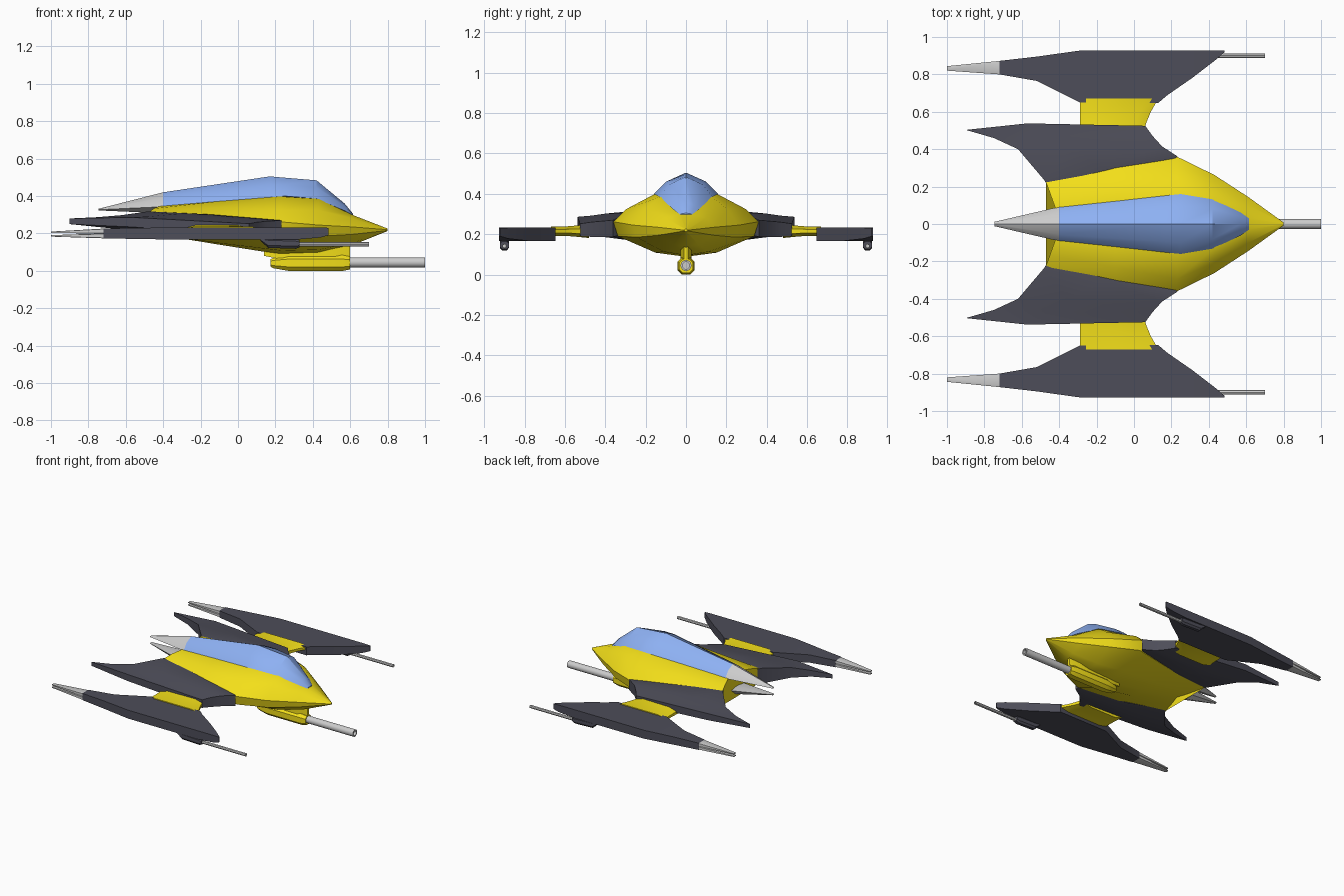
import bpy, bmesh, math


def material(name, rgb):
    m = bpy.data.materials.new(name)
    m.diffuse_color = (*rgb, 1)
    return m


YELLOW = material("yellow paint", (0.9, 0.74, 0.01))
DARK = material("dark plating", (0.075, 0.075, 0.1))
GLASS = material("canopy glass", (0.27, 0.44, 0.9))


def loft(name, rings, mat=None, mirror=False, angle=30):
    """Skin a series of closed rings, cap both ends, optionally mirror across y."""
    bm = bmesh.new()
    rows = [[bm.verts.new(p) for p in ring] for ring in rings]
    n = len(rows[0])
    for a, b in zip(rows, rows[1:]):
        for i in range(n):
            j = (i + 1) % n
            bm.faces.new((a[i], a[j], b[j], b[i]))
    bm.faces.new(rows[0])
    bm.faces.new(rows[-1])
    bmesh.ops.remove_doubles(bm, verts=bm.verts, dist=0.0005)
    bmesh.ops.recalc_face_normals(bm, faces=bm.faces)
    me = bpy.data.meshes.new(name)
    bm.to_mesh(me)
    bm.free()
    ob = bpy.data.objects.new(name, me)
    bpy.context.collection.objects.link(ob)
    if mat:
        me.materials.append(mat)
    bpy.ops.object.select_all(action='DESELECT')
    ob.select_set(True)
    bpy.context.view_layer.objects.active = ob
    bpy.ops.object.shade_smooth_by_angle(angle=math.radians(angle))
    if mirror:
        ob.modifiers.new("Mirror", 'MIRROR').use_axis = (False, True, False)
    return ob


def symmetric(x, half, slant=0.0):
    """Full ring at x from a half section running top centre to bottom centre."""
    pts = half + [(-y, z) for y, z in half[-2:0:-1]]
    return [(x - slant * abs(y), y, z) for y, z in pts]


def tube(name, x0, x1, y, z, r, mirror=False, sides=12):
    """Hollow-ended gun barrel along x."""
    prof = [(x0, r), (x1, r), (x1, r * 0.65), (x1 - 0.05, r * 0.65)]
    rings = [[(x, y + q * math.cos(i * math.tau / sides), z + q * math.sin(i * math.tau / sides))
              for i in range(sides)] for x, q in prof]
    return loft(name, rings, None, mirror)


def box_ring(x, y, z, hy, hz, c=0.5):
    """Rectangle with cut corners, across x."""
    return [(x, y + a * hy, z + b * hz) for a, b in
            ((1, -c), (1, c), (c, 1), (-c, 1), (-1, c), (-1, -c), (-c, -1), (c, -1))]


# Hull: x, half width, canopy edge (y, z), shoulder (y, z), side z, lower z, belly z
hull = [(-0.39, 0.235, (0.085, 0.345), (0.17, 0.333), 0.313, 0.205, 0.19),
        (-0.10, 0.302, (0.128, 0.372), (0.23, 0.34), 0.295, 0.18, 0.14),
        (0.23, 0.36, (0.157, 0.398), (0.295, 0.325), 0.262, 0.19, 0.088),
        (0.43, 0.262, (0.128, 0.385), (0.205, 0.325), 0.245, 0.185, 0.095),
        (0.61, 0.145, (0.03, 0.30), (0.10, 0.28), 0.235, 0.195, 0.137),
        (0.80, 0.008, (0.002, 0.226), (0.005, 0.224), 0.22, 0.216, 0.213)]
rings = []
for k, (x, w, edge, shoulder, side, low, belly) in enumerate(hull):
    half = [(0, edge[1]), edge, shoulder, (w, side), (0.94 * w, low),
            (0.42 * w, belly + 0.2 * (low - belly)), (0, belly)]
    rings.append(symmetric(x, half, 0.36 if k == 0 else 0))
loft("hull", rings, YELLOW, angle=35)

# Canopy: x, half width, ridge z, edge z
canopy = [(-0.40, 0.092, 0.42, 0.343), (0.17, 0.152, 0.505, 0.393), (0.25, 0.16, 0.498, 0.40),
          (0.42, 0.132, 0.484, 0.386), (0.57, 0.062, 0.36, 0.322), (0.615, 0.03, 0.305, 0.298)]
loft("canopy", [symmetric(x, [(0, t), (0.62 * w, e + 0.62 * (t - e)), (w, e), (0, e - 0.015)])
                for x, w, t, e in canopy], GLASS)

# Upper and lower tail spikes
loft("upper_tail_spike", [
    symmetric(-0.40, [(0, 0.42), (0.057, 0.391), (0.092, 0.343), (0, 0.308)]),
    symmetric(-0.745, [(0, 0.332), (0.008, 0.331), (0.012, 0.327), (0, 0.323)])])
loft("lower_tail_spike", [
    symmetric(-0.39, [(0, 0.26), (0.09, 0.25), (0.06, 0.21), (0, 0.192)]),
    symmetric(-0.745, [(0, 0.28), (0.012, 0.278), (0.008, 0.273), (0, 0.27)])])

# Swept inner wings: ribs of (x, y, top z, bottom z) from rear to front
ribs = [[(-0.46, 0.2, 0.315, 0.205), (-0.15, 0.27, 0.295, 0.18), (0.20, 0.33, 0.262, 0.195)],
        [(-0.48, 0.235, 0.318, 0.20), (-0.15, 0.297, 0.302, 0.172), (0.232, 0.362, 0.27, 0.187)],
        [(-0.62, 0.40, 0.298, 0.22), (-0.35, 0.40, 0.302, 0.185), (0.15, 0.415, 0.265, 0.185)],
        [(-0.75, 0.46, 0.287, 0.24), (-0.46, 0.47, 0.292, 0.205), (0.10, 0.47, 0.26, 0.187)],
        [(-0.90, 0.503, 0.28, 0.25), (-0.57, 0.538, 0.286, 0.235), (0.06, 0.525, 0.252, 0.19)]]
loft("inner_wing", [[(x, y, t) for x, y, t, b in r] + [(x, y, b) for x, y, t, b in r[::-1]]
                    for r in ribs], DARK, True)

# Waisted struts joining wings and outer pods: y, front x, half height
strut = [(0.48, 0.05, 0.034), (0.54, 0.065, 0.028), (0.60, 0.09, 0.023), (0.67, 0.13, 0.023)]
rings = []
for y, front, h in strut:
    z = 0.215
    rings.append([(-0.29, y, z - 0.4 * h), (-0.29, y, z + 0.4 * h), (-0.23, y, z + h),
                  (front - 0.06, y, z + h), (front, y, z + 0.4 * h), (front, y, z - 0.4 * h),
                  (front - 0.06, y, z - h), (-0.23, y, z - h)])
loft("wing_strut", rings, YELLOW, True, 50)

# Outer pods: x, inner y, outer y, bottom z, top z
pod = [(-0.72, 0.80, 0.872, 0.174, 0.226), (-0.52, 0.765, 0.895, 0.170, 0.23),
       (-0.29, 0.65, 0.927, 0.167, 0.232), (0.13, 0.648, 0.927, 0.167, 0.232),
       (0.18, 0.69, 0.927, 0.167, 0.232), (0.31, 0.78, 0.927, 0.167, 0.232),
       (0.44, 0.88, 0.927, 0.178, 0.232), (0.485, 0.92, 0.927, 0.19, 0.23)]
loft("outer_pod", [[(x, a, lo), (x, b, lo), (x, b, hi), (x, a, hi)]
                   for x, a, b, lo, hi in pod], DARK, True)

# Paired spikes at the rear of each pod
for name, root, tip in (("upper", 0.213, 0.206), ("lower", 0.187, 0.187)):
    loft("pod_" + name + "_spike", [box_ring(-0.72, 0.836, root, 0.036, 0.013, 0.8),
                                    box_ring(-1.0, 0.832, tip, 0.012, 0.004, 0.8)], None, True)

# Pod guns
loft("pod_gun_mount", [box_ring(x, 0.90, z, 0.022, h) for x, z, h in
                       ((0.12, 0.168, 0.006), (0.16, 0.15, 0.027),
                        (0.31, 0.145, 0.027), (0.33, 0.145, 0.018))], DARK, True)
tube("pod_gun_barrel", 0.30, 0.70, 0.90, 0.141, 0.012, True, 8)

# Belly gun with its pylon
pylon = [(0.14, 0.08, 0.008), (0.24, 0.06, 0.028), (0.52, 0.06, 0.028), (0.60, 0.075, 0.01)]
loft("belly_gun_pylon", [[(x + dx, -w, z) for x, z, w in [p] for dx in [0]] +
                         [(x, w, z), (x, w, 0.15), (x, -w, 0.15)] for x, z, w in pylon
                         for p in [(x, z, w)]], YELLOW)
loft("belly_gun_housing", [box_ring(x, 0, 0.042, h, h) for x, h in
                           ((0.175, 0.02), (0.19, 0.028), (0.27, 0.042),
                            (0.56, 0.042), (0.60, 0.034))], YELLOW)
tube("belly_gun_barrel", 0.57, 1.0, 0, 0.045, 0.027, sides=16)
